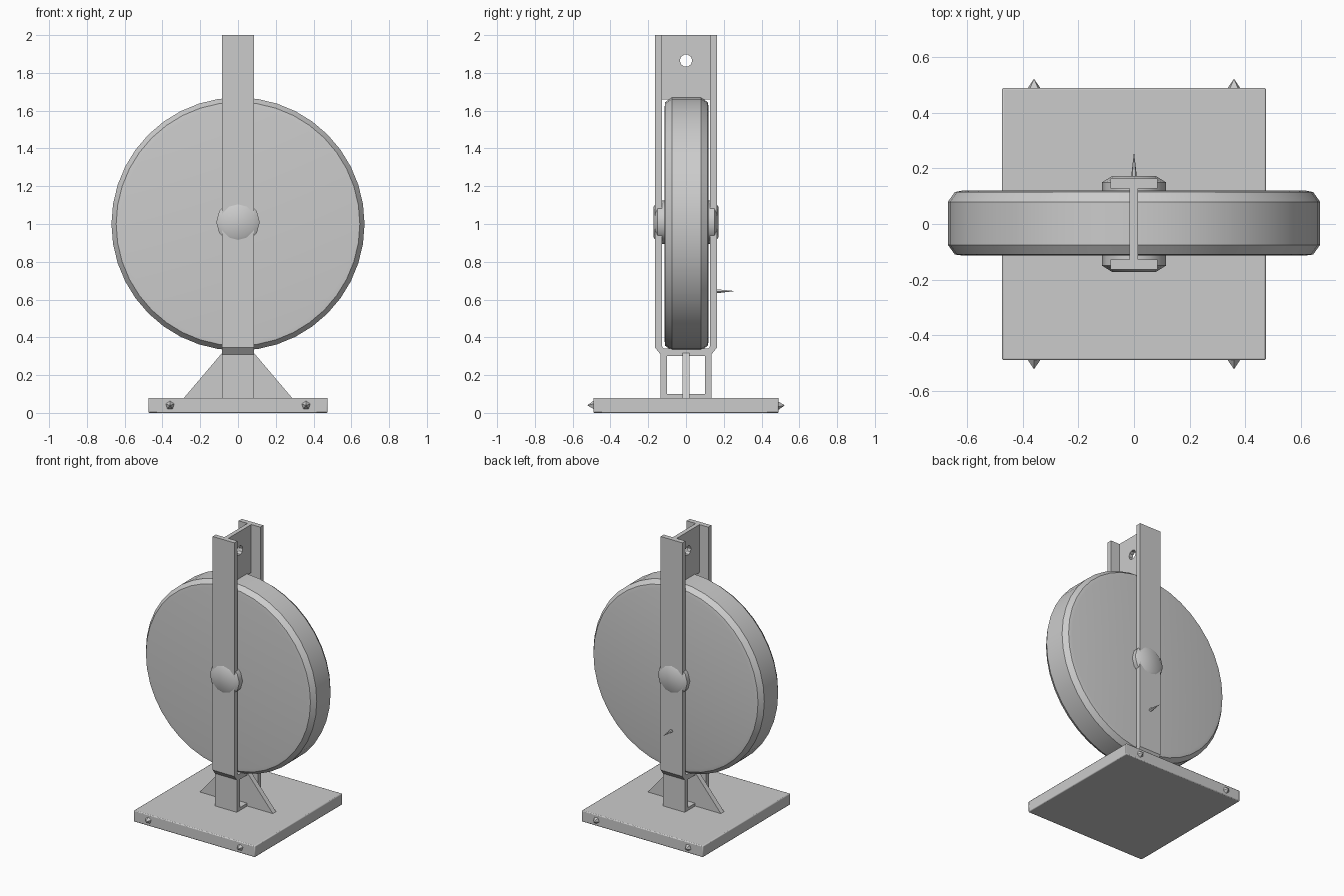
import bpy, math

if "Cube" in bpy.data.objects:
    bpy.data.objects.remove(bpy.data.objects["Cube"])

def smooth(ob, angle=35):
    bpy.ops.object.select_all(action='DESELECT')
    ob.select_set(True)
    bpy.context.view_layer.objects.active = ob
    bpy.ops.object.shade_smooth_by_angle(angle=math.radians(angle))

def mesh(name, verts, faces):
    me = bpy.data.meshes.new(name)
    me.from_pydata(verts, [], faces)
    ob = bpy.data.objects.new(name, me)
    bpy.context.collection.objects.link(ob)
    return ob

def box(name, x0, x1, y0, y1, z0, z1, bevel=0):
    bpy.ops.mesh.primitive_cube_add(size=1, location=((x0+x1)/2, (y0+y1)/2, (z0+z1)/2))
    ob = bpy.context.object
    ob.name = name
    ob.scale = (x1-x0, y1-y0, z1-z0)
    bpy.ops.object.transform_apply(location=False, rotation=False, scale=True)
    if bevel:
        b = ob.modifiers.new("bevel", 'BEVEL')
        b.width, b.segments = bevel, 2
    return ob

def prism(name, pts, axis, a, b):
    """Extrude a closed 2D outline along x (pts are y,z) or y (pts are x,z)."""
    put = (lambda p, d: (d, p[0], p[1])) if axis == 'x' else (lambda p, d: (p[0], d, p[1]))
    n = len(pts)
    verts = [put(p, a) for p in pts] + [put(p, b) for p in pts]
    faces = [tuple(range(n)), tuple(range(2*n-1, n-1, -1))]
    faces += [(i, i+n, (i+1) % n + n, (i+1) % n) for i in range(n)]
    ob = mesh(name, verts, faces)
    bpy.context.view_layer.objects.active = ob
    bpy.ops.object.mode_set(mode='EDIT')
    bpy.ops.mesh.select_all(action='SELECT')
    bpy.ops.mesh.normals_make_consistent(inside=False)
    bpy.ops.object.mode_set(mode='OBJECT')
    return ob

def lathe(name, profile, n, zc):
    """Spin an (r, y) profile about the y axis at height zc, capping both ends."""
    verts = [(r*math.cos(2*math.pi*i/n), y, zc + r*math.sin(2*math.pi*i/n))
             for r, y in profile for i in range(n)]
    faces = [(k*n+i, (k+1)*n+i, (k+1)*n+(i+1) % n, k*n+(i+1) % n)
             for k in range(len(profile)-1) for i in range(n)]
    faces += [tuple(range(n)), tuple(range(len(profile)*n-1, (len(profile)-1)*n-1, -1))]
    return mesh(name, verts, faces)

def spike(name, x, y, z, r, h, side):
    bpy.ops.mesh.primitive_cone_add(vertices=5, radius1=r, depth=h,
        location=(x, y + side*h/2, z), rotation=(-side*math.pi/2, 0, 0))
    bpy.context.object.name = name

# base plate
smooth(box("base_plate", -.475, .475, -.49, .49, 0, .08, .006))

# wheel with chamfered rim
smooth(lathe("wheel", [(.62, -.113), (.645, -.11), (.67, -.075), (.67, .08), (.645, .115), (.62, .12)], 40, 1.0))

for s, side in ((-1, "front"), (1, "back")):
    # uprights, stepped inward below the wheel
    prof = [(.10, .08), (.135, .08), (.135, .31), (.163, .345), (.163, 2.0),
            (.128, 2.0), (.128, .355), (.10, .31)]
    prism(side + "_upright", [(s*y, z) for y, z in prof], 'x', -.085, .085)
    # axle boss between the upright and the wheel
    smooth(lathe(side + "_axle_boss", sorted([(.115, s*.11), (.115, s*.15), (.08, s*.172)],
                                             key=lambda p: p[1]), 12, 1.01))
    # edge studs on the base
    for x in (-.36, .36):
        spike(side + "_base_stud", x, s*.488, .04, .025, .035, s)

# web plate with hole joining the uprights above the wheel
web = box("top_web", -.016, .014, -.13, .13, 1.66, 2.0)
bpy.ops.mesh.primitive_cylinder_add(vertices=10, radius=.033, depth=.2,
    location=(0, 0, 1.865), rotation=(0, math.pi/2, 0))
cutter = bpy.context.object
cutter.name = "hole_cutter"
cutter.hide_render = True
cutter.hide_set(True)
m = web.modifiers.new("hole", 'BOOLEAN')
m.object = cutter
m.operation, m.solver = 'DIFFERENCE', 'EXACT'

# saddle under the wheel, foot tie and triangular gusset
box("saddle", -.085, .085, -.132, .132, .30, .34)
box("foot_tie", -.085, .085, -.13, .13, .075, .10)
prism("gusset", [(-.29, .075), (.29, .075), (.065, .34), (-.065, .34)], 'y', -.018, .018)

# peg on the back upright
spike("back_peg", 0, .16, .645, .012, .1, 1)
